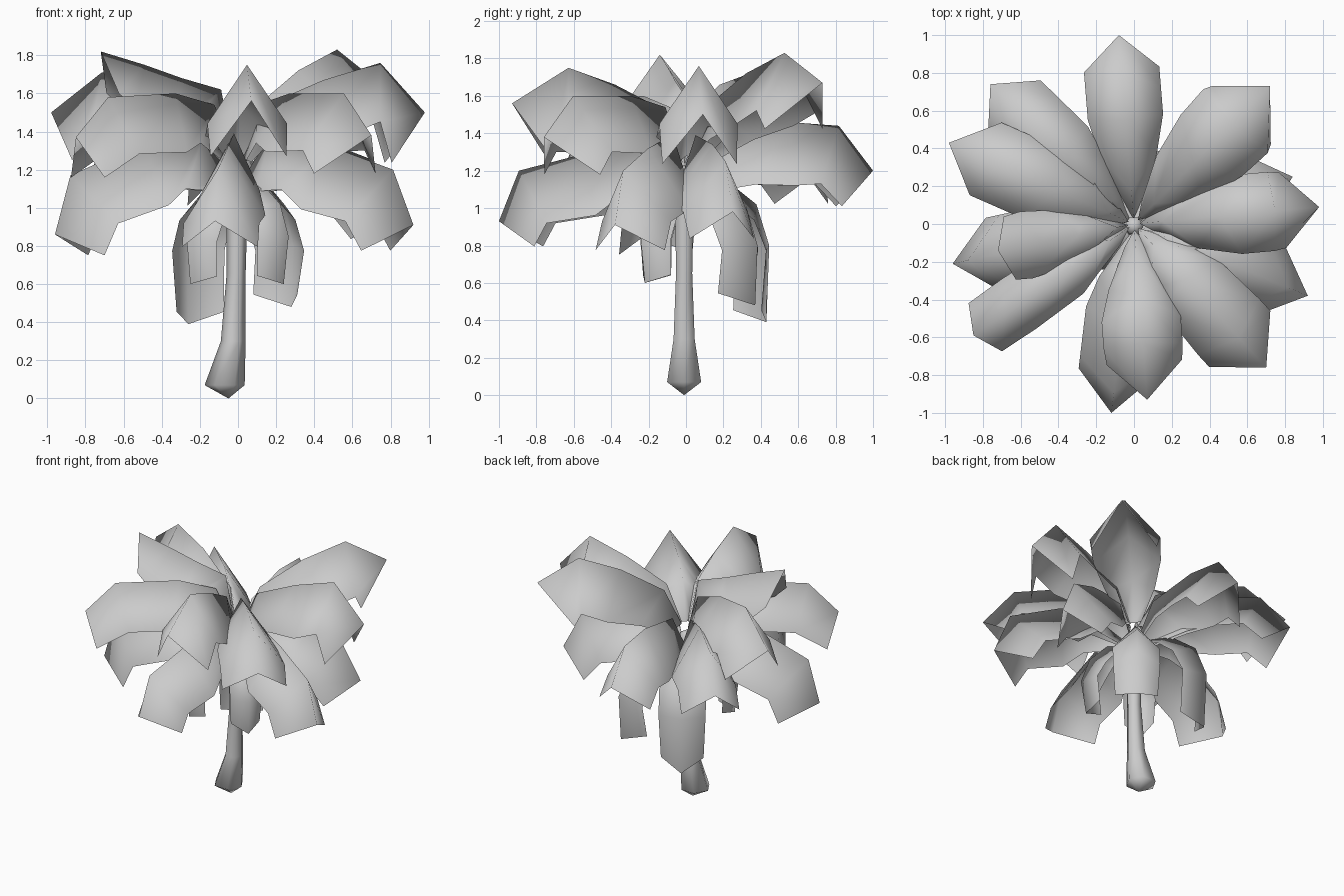
import bpy
import math
from mathutils import Vector

if "Cube" in bpy.data.objects:
    bpy.data.objects.remove(bpy.data.objects["Cube"])

grey = bpy.data.materials.new("plain grey")
grey.diffuse_color = (0.6, 0.6, 0.6, 1)
grey.use_nodes = True
grey.node_tree.nodes["Principled BSDF"].inputs["Base Color"].default_value = grey.diffuse_color


def add_mesh(name, verts, faces):
    mesh = bpy.data.meshes.new(name)
    mesh.from_pydata(verts, [], faces)
    mesh.materials.append(grey)
    for p in mesh.polygons:
        p.use_smooth = True
    obj = bpy.data.objects.new(name, mesh)
    bpy.context.collection.objects.link(obj)
    return obj


UPPER_W, UPPER_D = (0.06, 0.16, 0.21, 0.21, 0.2), (0.10, 0.26, 0.31, 0.31, 0.26)
LOWER_W, LOWER_D = (0.06, 0.15, 0.2, 0.2, 0.2), (0.12, 0.32, 0.34, 0.33, 0.23)


def frond(name, tip, ridge, widths=UPPER_W, depths=UPPER_D, back=0.0, lift=-0.05):
    """Tent-shaped leaf: a ridge of (radius, height) points and two hanging sides.
    back and lift move the two end corners inward and upward."""
    out = Vector((tip[0], tip[1], 0)).normalized()
    side = Vector((-out.y, out.x, 0))
    pts = [Vector(p) for p in ridge]
    pts.append(Vector((math.hypot(tip[0], tip[1]), tip[2])))
    verts, faces = [], []
    for i, p in enumerate(pts):
        before = (p - pts[i - 1]).normalized() if i else Vector((0, 0))
        after = (pts[i + 1] - p).normalized() if i < len(pts) - 1 else Vector((0, 0))
        t = (before * (2 if i == 3 else 1) + after).normalized()
        low = p + depths[i] * Vector((t.y, -t.x))
        if i == len(pts) - 1:
            low += Vector((-back, lift))
        for s, q in ((-1, low), (0, p), (1, low)):
            verts.append(out * q.x + side * s * widths[i] + Vector((0, 0, q.y)))
    for i in range(len(pts) - 1):
        for j in (0, 1):
            a = 3 * i + j
            faces.append((a, a + 3, a + 4, a + 1))
    add_mesh(name, verts, faces)


# Upper fronds: steep start, long arch, drooping tip
BASE = [(0.03, 1.28), (0.15, 1.54)]
frond("upper_frond_northeast", (0.72, 0.73, 1.67), BASE + [(0.45, 1.72), (0.74, 1.83)],
      widths=(0.06, 0.17, 0.23, 0.24, 0.22), back=0.09, lift=-0.02)
frond("upper_frond_east", (0.98, 0.09, 1.50), BASE + [(0.45, 1.67), (0.75, 1.76)], lift=-0.09)
frond("upper_frond_southeast", (0.70, -0.76, 1.38), BASE + [(0.40, 1.60), (0.82, 1.60)],
      widths=(0.06, 0.16, 0.2, 0.22, 0.22), back=0.02, lift=-0.02)
frond("upper_frond_south", (0.07, -0.93, 1.56), BASE + [(0.38, 1.66), (0.63, 1.75)],
      back=0.06, lift=-0.07)
frond("upper_frond_southwest", (-0.85, -0.59, 1.37), BASE + [(0.40, 1.60), (0.83, 1.58)],
      widths=(0.05, 0.11, 0.15, 0.16, 0.155), back=-0.11, lift=-0.03)
frond("upper_frond_northwest", (-0.98, 0.43, 1.50), BASE + [(0.45, 1.66), (0.78, 1.71)],
      widths=(0.06, 0.16, 0.21, 0.21, 0.21), back=0.06, lift=-0.04)
frond("rising_frond_west", (-0.72, -0.14, 1.82),
      [(0.03, 1.3), (0.09, 1.62), (0.3, 1.68), (0.5, 1.75)],
      widths=(0.04, 0.10, 0.15, 0.18, 0.17), depths=(0.08, 0.22, 0.25, 0.25, 0.23),
      back=0.13, lift=0)

# Lower fronds: flatter arch, steeper drop at the end
LOW = [(0.03, 1.15), (0.18, 1.39)]
for name, tip, arch in (
        ("north", (-0.08, 1.0, 1.20), [(0.55, 1.46), (0.82, 1.44)]),
        ("northwest", (-0.76, 0.74, 1.22), [(0.5, 1.48), (0.86, 1.46)]),
        ("southeast", (0.92, -0.38, 0.91), [(0.53, 1.32), (0.88, 1.20)]),
        ("south", (-0.12, -1.0, 0.93), [(0.55, 1.29), (0.90, 1.20)]),
        ("west", (-0.96, -0.21, 0.86), [(0.51, 1.34), (0.90, 1.17)])):
    frond("lower_frond_" + name, tip, LOW + arch, LOWER_W, LOWER_D)
frond("lower_frond_east", (0.84, 0.25, 0.98), LOW + [(0.5, 1.34), (0.74, 1.25)],
      (0.06, 0.14, 0.18, 0.18, 0.18), LOWER_D, lift=-0.04)

# Hanging fronds around the trunk
W = (0.04, 0.12, 0.16, 0.16, 0.145)
D = (0.04, 0.12, 0.14, 0.12, 0.10)
frond("hanging_frond_back_left", (-0.26, 0.43, 0.39),
      [(0.03, 1.15), (0.25, 1.15), (0.44, 1.02), (0.52, 0.80)], W, D, back=0.02, lift=0.06)
frond("hanging_frond_back_right", (0.28, 0.37, 0.48),
      [(0.03, 1.15), (0.22, 1.15), (0.40, 1.02), (0.48, 0.80)], W, D, back=0.04, lift=0.06)
W = (0.03, 0.07, 0.10, 0.11, 0.10)
for name, x in (("left", -0.25), ("right", 0.24)):
    frond("hanging_frond_front_" + name, (x, -0.22, 0.60),
          [(0.03, 1.12), (0.18, 1.12), (0.30, 1.02), (0.36, 0.85)], W, D, lift=0.03)

# Trunk: six-sided leaning column with a swollen, pointed foot
SIDES = 6
rings = [(-0.07, 0.07, 0.105), (-0.025, 0.30, 0.065), (-0.01, 0.65, 0.05),
         (-0.005, 1.0, 0.055), (0.0, 1.2, 0.05)]
verts = [(-0.05, -0.01, 0)]
for cx, z, r in rings:
    for k in range(SIDES):
        a = math.tau * k / SIDES
        verts.append((cx + r * math.cos(a), -0.01 + r * math.sin(a), z))
verts.append((0, -0.01, 1.23))
faces = []
for k in range(SIDES):
    n = (k + 1) % SIDES
    faces.append((0, 1 + n, 1 + k))
    for i in range(len(rings) - 1):
        a = 1 + i * SIDES
        faces.append((a + k, a + n, a + n + SIDES, a + k + SIDES))
    top = 1 + (len(rings) - 1) * SIDES
    faces.append((top + k, top + n, len(verts) - 1))
add_mesh("trunk", verts, faces)
